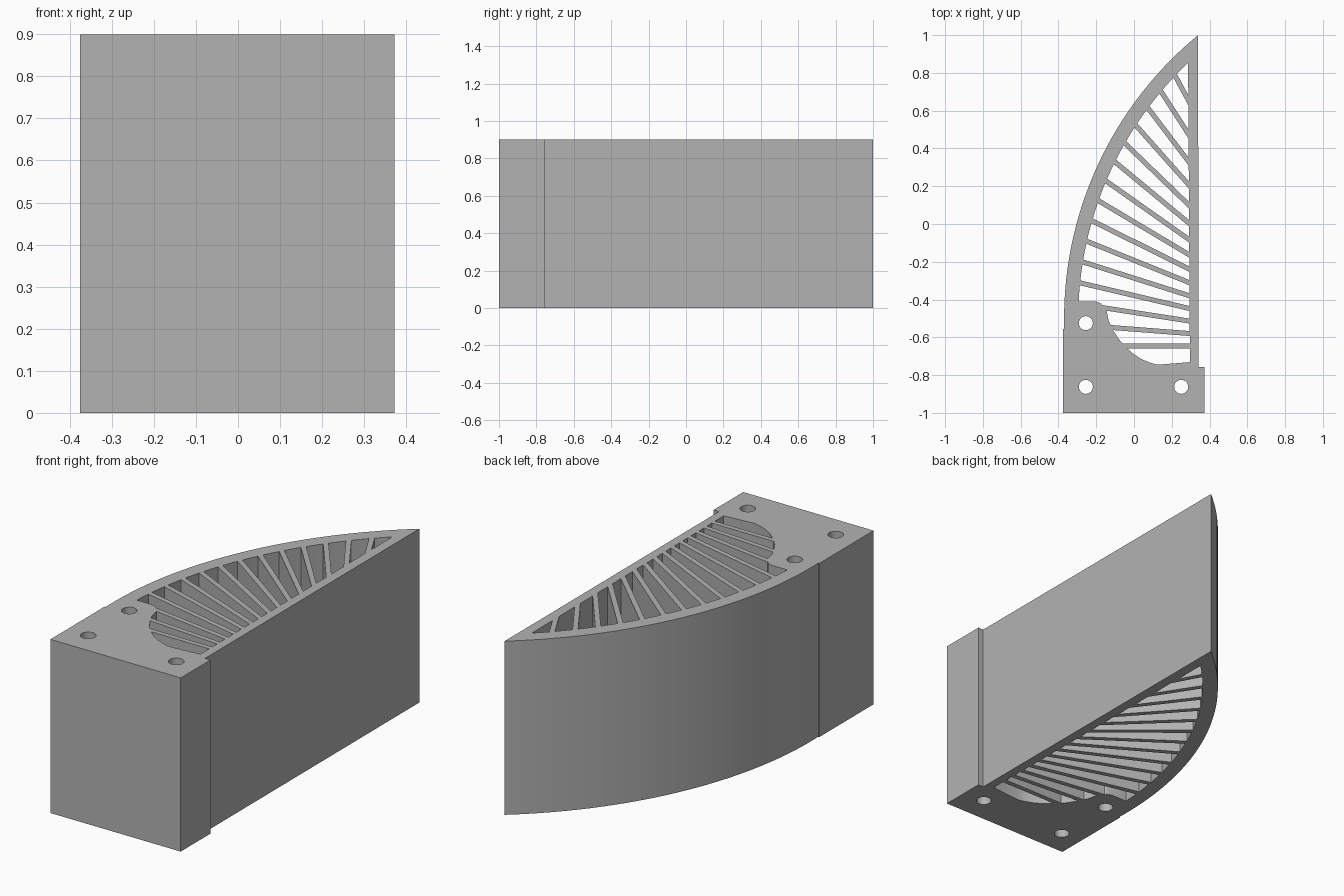
import bpy, math
from mathutils import Vector

if "Cube" in bpy.data.objects:
    bpy.data.objects.remove(bpy.data.objects["Cube"])

HEIGHT = 0.9
CX, CY, R_OUT, R_IN = 1.57, -0.5, 1.94, 1.865   # curved wall: centre and radii
WALL_X = 0.296                                  # inner face of the straight wall
RIB = 0.026                                     # rib thickness


def wall_arc(radius, y0, y1, n):
    """Points along the curved wall between two heights in y."""
    a0, a1 = math.asin((y0 - CY) / radius), math.asin((y1 - CY) / radius)
    return [Vector((CX - radius * math.cos(a0 + (a1 - a0) * i / n),
                    CY + radius * math.sin(a0 + (a1 - a0) * i / n))) for i in range(n + 1)]


def circle(x, y, r, n=32):
    return [Vector((x + r * math.cos(math.tau * i / n), y + r * math.sin(math.tau * i / n)))
            for i in range(n)]


def clip(poly, point, normal):
    """Keep the part of a polygon on the positive side of a line."""
    out = []
    for a, b in zip(poly, poly[1:] + poly[:1]):
        da, db = (a - point).dot(normal), (b - point).dot(normal)
        if da >= 0:
            out.append(a)
        if da * db < 0:
            out.append(a.lerp(b, da / (da - db)))
    return out


# Outer outline: mounting block, straight wall and curved wall
outline = [Vector(p) for p in ((-0.375, -1), (0.372, -1), (0.372, -0.757), (0.341, -0.757))]
outline += wall_arc(R_OUT, 1.0, -0.556, 48) + [Vector((-0.375, -0.556))]

# Cavity between the walls, rounded at the mounting block
cavity = wall_arc(R_IN, 0.853, -0.41, 48)
cavity += [Vector(p) for p in (
    (-0.2, -0.41), (-0.175, -0.42), (-0.145, -0.46), (-0.135, -0.51), (-0.112, -0.56),
    (-0.08, -0.61), (-0.04, -0.655), (0.0, -0.69), (0.045, -0.718), (0.09, -0.736),
    (0.127, -0.745), (WALL_X, -0.731))]

# Ribs fan out evenly along the curved wall
ribs = []
for i in range(15):
    a, slope = math.radians(-4.49 + 3.43 * i), math.radians(4.4 * i)
    ribs.append((Vector((CX - R_IN * math.cos(a), CY + R_IN * math.sin(a))),
                 Vector((math.sin(slope), math.cos(slope)))))

# Open slots left between neighbouring ribs
slots = []
for i in range(len(ribs) + 1):
    slot = cavity
    if i > 0:
        p, n = ribs[i - 1]
        slot = clip(slot, p + n * RIB / 2, n)
    if i < len(ribs):
        p, n = ribs[i]
        slot = clip(slot, p - n * RIB / 2, -n)
    if len(slot) > 2:
        slots.append(slot)

# Bolt holes
holes = [circle(x, y, 0.037) for x, y in ((-0.255, -0.525), (-0.255, -0.862), (0.25, -0.862))]

# Filled, extruded profile
curve = bpy.data.curves.new("ribbed_bracket", 'CURVE')
curve.dimensions = '2D'
curve.fill_mode = 'BOTH'
curve.extrude = HEIGHT / 2
for loop in [outline] + slots + holes:
    spline = curve.splines.new('POLY')
    spline.points.add(len(loop) - 1)
    for pt, co in zip(spline.points, loop):
        pt.co = (co.x, co.y, 0, 1)
    spline.use_cyclic_u = True

bracket = bpy.data.objects.new("ribbed_bracket", curve)
bracket.location.z = HEIGHT / 2
bpy.context.collection.objects.link(bracket)
bpy.context.view_layer.objects.active = bracket
bracket.select_set(True)
bpy.ops.object.convert(target='MESH')
bracket = bpy.context.object

# Weld caps to sides, then smooth the curved wall
bpy.ops.object.mode_set(mode='EDIT')
bpy.ops.mesh.select_all(action='SELECT')
bpy.ops.mesh.remove_doubles(threshold=0.0002)
bpy.ops.mesh.normals_make_consistent(inside=False)
bpy.ops.object.mode_set(mode='OBJECT')
bpy.ops.object.shade_smooth_by_angle(angle=math.radians(30))

grey = bpy.data.materials.new("plain_grey")
grey.diffuse_color = (0.45, 0.45, 0.45, 1)
grey.use_nodes = True
grey.node_tree.nodes["Principled BSDF"].inputs["Base Color"].default_value = grey.diffuse_color
bracket.data.materials.clear()
bracket.data.materials.append(grey)
